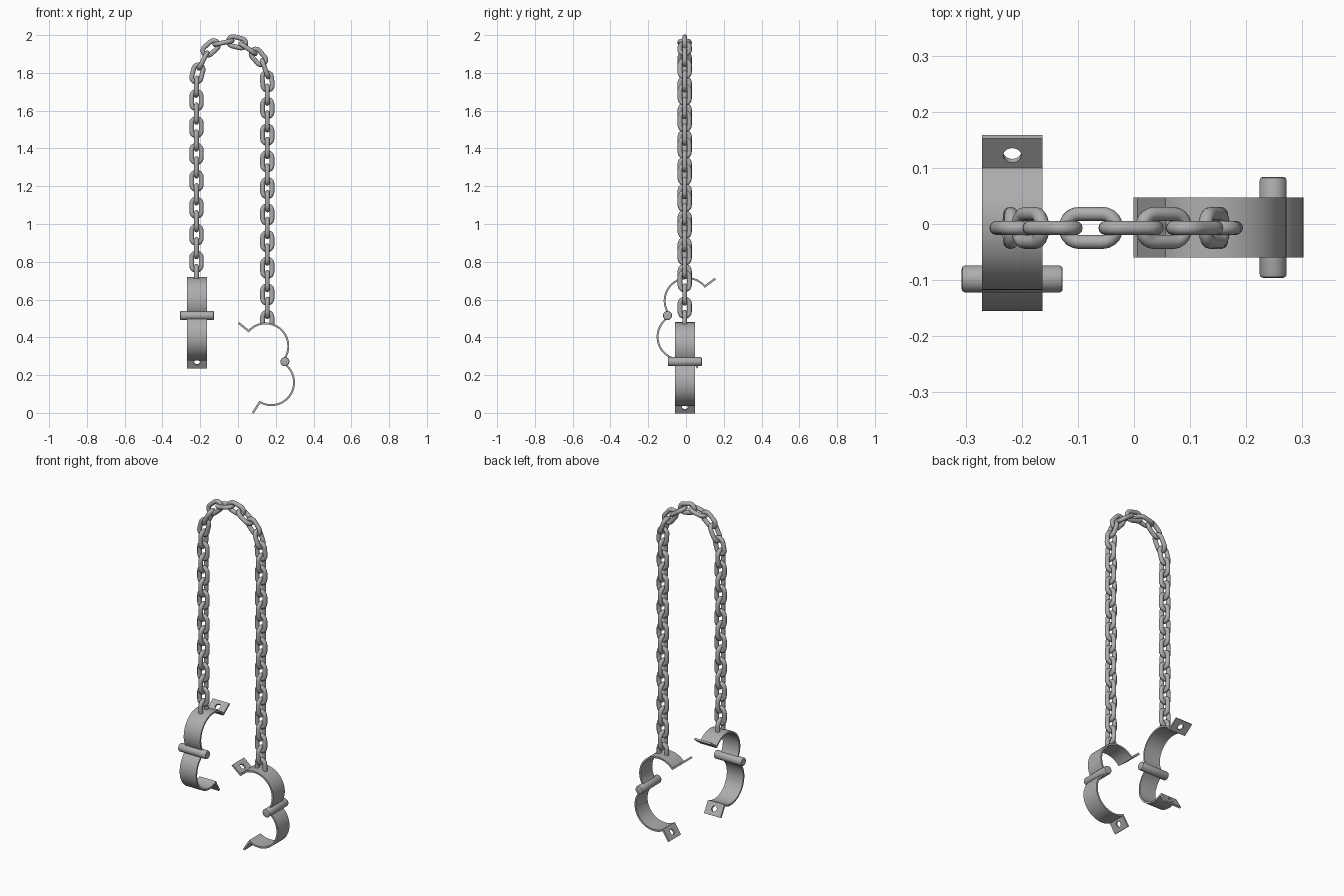
import bpy, bmesh
from math import sin, cos, pi, radians, atan2
from mathutils import Vector, Matrix

cube = bpy.data.objects.get("Cube")
if cube:
    bpy.data.objects.remove(cube, do_unlink=True)

steel = bpy.data.materials.new("grey_steel")
steel.use_nodes = True
GREY = (0.42, 0.42, 0.43, 1)
steel.diffuse_color = GREY
bsdf = steel.node_tree.nodes["Principled BSDF"]
bsdf.inputs["Base Color"].default_value = GREY
bsdf.inputs["Roughness"].default_value = 0.5

CHAIN_Y = -0.007
WIRE, HALF_W, HALF_L = 0.0125, 0.025, 0.0215       # link wire radius and centreline
RING_D, R_OUT, R_IN, BAND_W = 0.131, 0.125, 0.115, 0.107
TAB_END, TAB_T, HOLE_R = 0.32, 0.011, 0.016


def finish(bm, name):
    bmesh.ops.recalc_face_normals(bm, faces=bm.faces)
    mesh = bpy.data.meshes.new(name)
    bm.to_mesh(mesh)
    bm.free()
    mesh.materials.append(steel)
    return mesh


def add_object(name, mesh, matrix, smooth=True):
    ob = bpy.data.objects.new(name, mesh)
    bpy.context.collection.objects.link(ob)
    ob.matrix_world = matrix
    if smooth:
        bpy.ops.object.select_all(action='DESELECT')
        ob.select_set(True)
        bpy.context.view_layer.objects.active = ob
        bpy.ops.object.shade_smooth_by_angle(angle=radians(35))
    return ob


def skin(bm, rings, closed):
    """Join successive rings of points with quads."""
    vs = [[bm.verts.new(p) for p in ring] for ring in rings]
    n = len(vs[0])
    for i in range(len(vs) if closed else len(vs) - 1):
        a, b = vs[i], vs[(i + 1) % len(vs)]
        for k in range(n):
            bm.faces.new((a[k], a[(k + 1) % n], b[(k + 1) % n], b[k]))
    if not closed:
        bm.faces.new(vs[0])
        bm.faces.new(vs[-1])


def wire_mesh(name, path, closed, sides=12):
    """Round wire along (x, z, direction angle) stations in the xz plane."""
    rings = []
    for x, z, ang in path:
        out = Vector((cos(ang), 0, sin(ang)))
        rings.append([Vector((x, 0, z)) + WIRE * (out * cos(t) + Vector((0, sin(t), 0)))
                      for t in (2 * pi * k / sides for k in range(sides))])
    bm = bmesh.new()
    skin(bm, rings, closed)
    return finish(bm, name)


# Link shapes: full oval, and the half loop fixed to each cuff
STEPS = 10
arch = [(HALF_W * cos(pi * i / STEPS), HALF_L + HALF_W * sin(pi * i / STEPS), pi * i / STEPS)
        for i in range(STEPS + 1)]
link_mesh = wire_mesh("chain_link", arch + [(-x, -z, a + pi) for x, z, a in arch], True)
loop_mesh = wire_mesh("cuff_loop", [(HALF_W, -0.018, 0)] + arch + [(-HALF_W, -0.018, pi)], False)

# Chain path: left run, arch over the top, right run
top = [(-0.215, 1.797), (-0.185, 1.865), (-0.145, 1.932), (-0.077, 1.96), (-0.005, 1.962),
       (0.053, 1.928), (0.108, 1.885), (0.143, 1.822), (0.155, 1.755)]
points = [(-0.22, 0.73 + 0.0712 * i) for i in range(15)] + top
points += [(0.155, 1.755 - 0.0705 * i) for i in range(1, 19)]
last = len(points) - 1
for i, (x, z) in enumerate(points):
    x0, z0 = points[max(i - 1, 0)]
    x1, z1 = points[min(i + 1, last)]
    end = i in (0, last)
    tilt = 0 if end else atan2(x1 - x0, z1 - z0)
    turn = pi / 2 if i % 2 == 0 else 0
    mat = (Matrix.Translation((x, CHAIN_Y, z)) @ Matrix.Rotation(tilt, 4, 'Y')
           @ Matrix.Rotation(turn, 4, 'Z'))
    add_object("cuff_loop" if end else "chain_link", loop_mesh if end else link_mesh, mat)


def half_cuff(name, hinge, forward, axis, angle, side):
    """Half ring and its bolt tab, swung about the hinge by an angle."""
    up = Vector((0, 0, 1))
    a, b = radians(angle), radians(angle + 90 * side)
    u = forward * cos(a) + up * sin(a)
    v = forward * cos(b) + up * sin(b)

    def place(p, q, w):
        return u * p + v * q + axis * w

    # curved band
    h, seg = BAND_W / 2, 32
    rings = []
    for i in range(seg + 1):
        t = pi * (1 - i / seg)
        rings.append([place(RING_D + r * cos(t), r * sin(t), w)
                      for r, w in ((R_IN, -h), (R_OUT, -h), (R_OUT, h), (R_IN, h))])
    bm = bmesh.new()
    skin(bm, rings, False)
    add_object(name + "_band", finish(bm, name + "_band"), Matrix.Translation(hinge))

    # flat tab with a round hole
    start = RING_D + R_IN
    mid, half = (start + TAB_END) / 2, (TAB_END - start) / 2
    rings = []
    for i in range(24):
        t = 2 * pi * i / 24
        c, s = cos(t), sin(t)
        m = max(abs(c), abs(s))
        rings.append([place(mid + p, q, w) for p, w, q in (
            (HOLE_R * c, HOLE_R * s, 0), (half * c / m, h * s / m, 0),
            (half * c / m, h * s / m, TAB_T), (HOLE_R * c, HOLE_R * s, TAB_T))])
    bm = bmesh.new()
    skin(bm, rings, True)
    add_object(name + "_tab", finish(bm, name + "_tab"), Matrix.Translation(hinge))


def hinge_pin(name, hinge, axis):
    bm = bmesh.new()
    bmesh.ops.create_cone(bm, cap_ends=True, segments=32, radius1=0.024, radius2=0.024, depth=0.18)
    rims = [e for e in bm.edges if abs(e.verts[0].co.z - e.verts[1].co.z) < 0.001]
    bmesh.ops.bevel(bm, geom=rims, offset=0.006, segments=2, affect='EDGES', profile=0.5)
    rot = Vector((0, 0, 1)).rotation_difference(axis).to_matrix().to_4x4()
    add_object(name, finish(bm, name), Matrix.Translation(hinge) @ rot)


# The two open cuffs, at right angles to each other
X, Y = Vector((1, 0, 0)), Vector((0, 1, 0))
for name, hinge, forward, axis, halves in (
        ("left_cuff", Vector((0.248, -0.006, 0.271)), X, Y, ((141, -1), (237, 1))),
        ("right_cuff", Vector((-0.217, -0.098, 0.515)), Y, X, ((36.7, 1), (-59, -1)))):
    for part, (angle, side) in zip(("upper", "lower"), halves):
        half_cuff(name + "_" + part, hinge, forward, axis, angle, side)
    hinge_pin(name + "_hinge_pin", hinge, axis)
